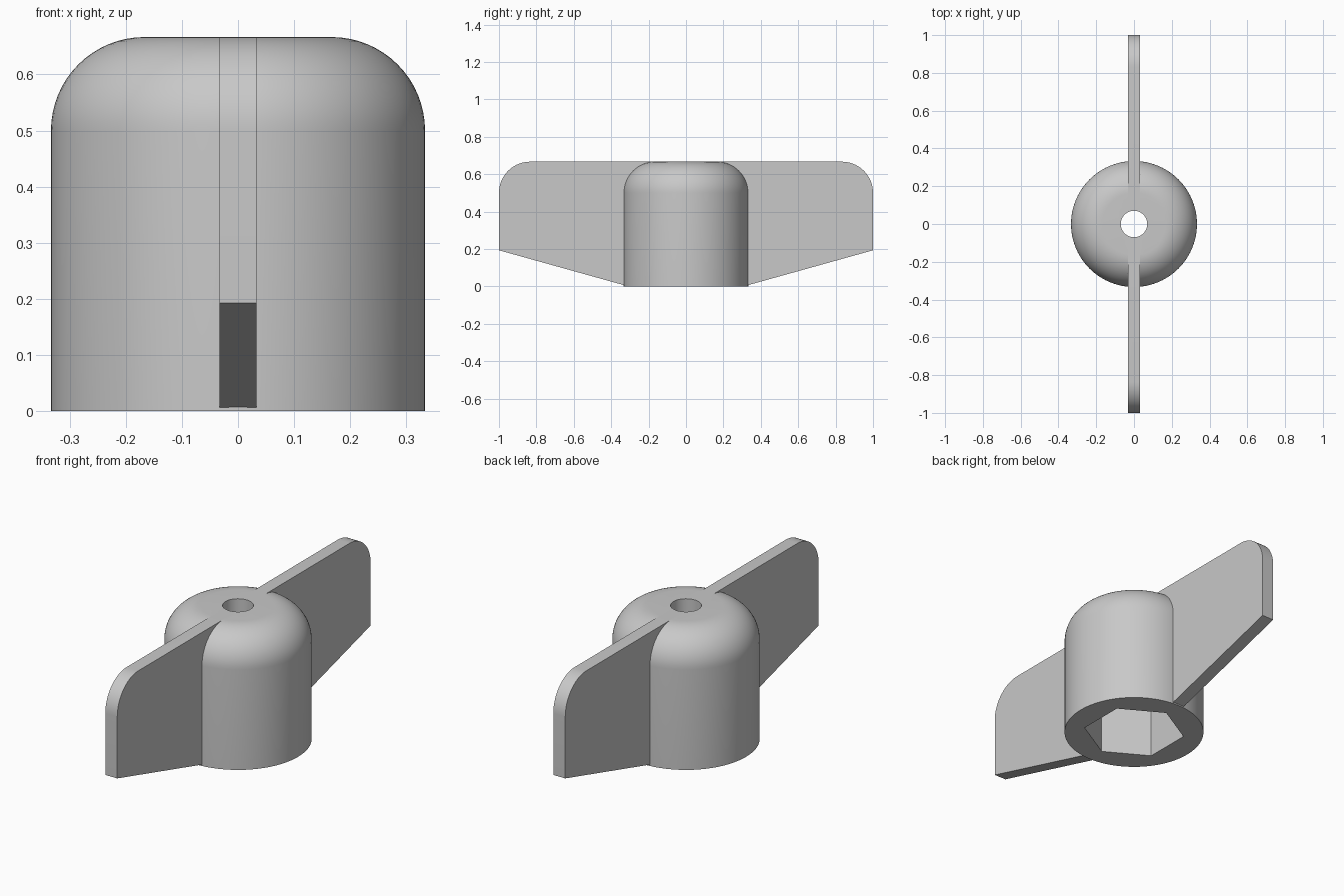
import bpy, bmesh
from math import sin, cos, pi, radians
from mathutils import Matrix

cube = bpy.data.objects.get("Cube")
if cube:
    bpy.data.objects.remove(cube, do_unlink=True)

RADIUS, HEIGHT, ROUND = 1 / 3, 2 / 3, 1 / 6
THICK = 0.066          # wing thickness
SOCKET_DEPTH = 0.33

grey = bpy.data.materials.new("plain grey")
grey.use_nodes = True
colour = (0.58, 0.58, 0.58, 1)
grey.diffuse_color = colour
grey.node_tree.nodes["Principled BSDF"].inputs["Base Color"].default_value = colour


def add_object(name, bm):
    bmesh.ops.recalc_face_normals(bm, faces=bm.faces)
    mesh = bpy.data.meshes.new(name)
    bm.to_mesh(mesh)
    bm.free()
    mesh.materials.append(grey)
    obj = bpy.data.objects.new(name, mesh)
    bpy.context.collection.objects.link(obj)
    return obj


def corner(cx, cz, steps=16):
    """Quarter arc from the side up to the top."""
    return [(cx + ROUND * cos(a), cz + ROUND * sin(a))
            for a in (i * pi / 2 / steps for i in range(steps + 1))]


def lathe(name, profile, segments=96):
    bm = bmesh.new()
    verts = [bm.verts.new((r, 0, z)) for r, z in profile]
    edges = [bm.edges.new(pair) for pair in zip(verts, verts[1:])]
    bmesh.ops.spin(bm, geom=verts + edges, cent=(0, 0, 0), axis=(0, 0, 1),
                   angle=2 * pi, steps=segments, use_duplicate=False)
    bmesh.ops.remove_doubles(bm, verts=bm.verts, dist=1e-5)
    # close the flat ends
    bmesh.ops.holes_fill(bm, edges=[e for e in bm.edges if e.is_boundary], sides=0)
    return add_object(name, bm)


def plate(name, outline):
    """Outline in the y-z plane, given thickness along x."""
    bm = bmesh.new()
    face = bm.faces.new([bm.verts.new((-THICK / 2, y, z)) for y, z in outline])
    new = bmesh.ops.extrude_face_region(bm, geom=[face])["geom"]
    moved = [v for v in new if isinstance(v, bmesh.types.BMVert)]
    bmesh.ops.translate(bm, verts=moved, vec=(THICK, 0, 0))
    return add_object(name, bm)


def prism(name, sides, radius, bottom, top):
    bm = bmesh.new()
    place = Matrix.Translation((0, 0, (bottom + top) / 2)) @ Matrix.Rotation(radians(90), 4, "Z")
    bmesh.ops.create_cone(bm, cap_ends=True, segments=sides, radius1=radius,
                          radius2=radius, depth=top - bottom, matrix=place)
    # one corner points along the wings
    far = max(bm.verts, key=lambda v: v.co.y)
    if abs(far.co.x) > 0.01:
        bmesh.ops.rotate(bm, verts=bm.verts, cent=(0, 0, 0),
                         matrix=Matrix.Rotation(pi / sides, 3, "Z"))
    return add_object(name, bm)


def combine(target, tool, operation):
    mod = target.modifiers.new(tool.name, "BOOLEAN")
    mod.object, mod.operation, mod.solver = tool, operation, "EXACT"
    bpy.context.view_layer.objects.active = target
    bpy.ops.object.modifier_apply(modifier=mod.name)
    bpy.data.objects.remove(tool, do_unlink=True)


# Domed hub
knob = lathe("wing_knob", [(RADIUS, 0)] + corner(RADIUS - ROUND, HEIGHT - ROUND))

# Wings: one plate through the hub, mirrored front to back
half = [(0.308, 0), (1, 0.193)] + corner(1 - ROUND, HEIGHT - ROUND)
wings = plate("wings", half + [(-y, z) for y, z in reversed(half)])
combine(knob, wings, "UNION")

# Hexagonal nut socket below and screw hole through the top
combine(knob, prism("nut_socket", 6, 0.241, -0.1, SOCKET_DEPTH), "DIFFERENCE")
combine(knob, prism("screw_hole", 48, 0.07, 0.1, 0.8), "DIFFERENCE")

# Smooth curves with crisp edges
bpy.ops.object.select_all(action="DESELECT")
knob.select_set(True)
bpy.context.view_layer.objects.active = knob
bpy.ops.object.shade_smooth_by_angle(angle=radians(30))
